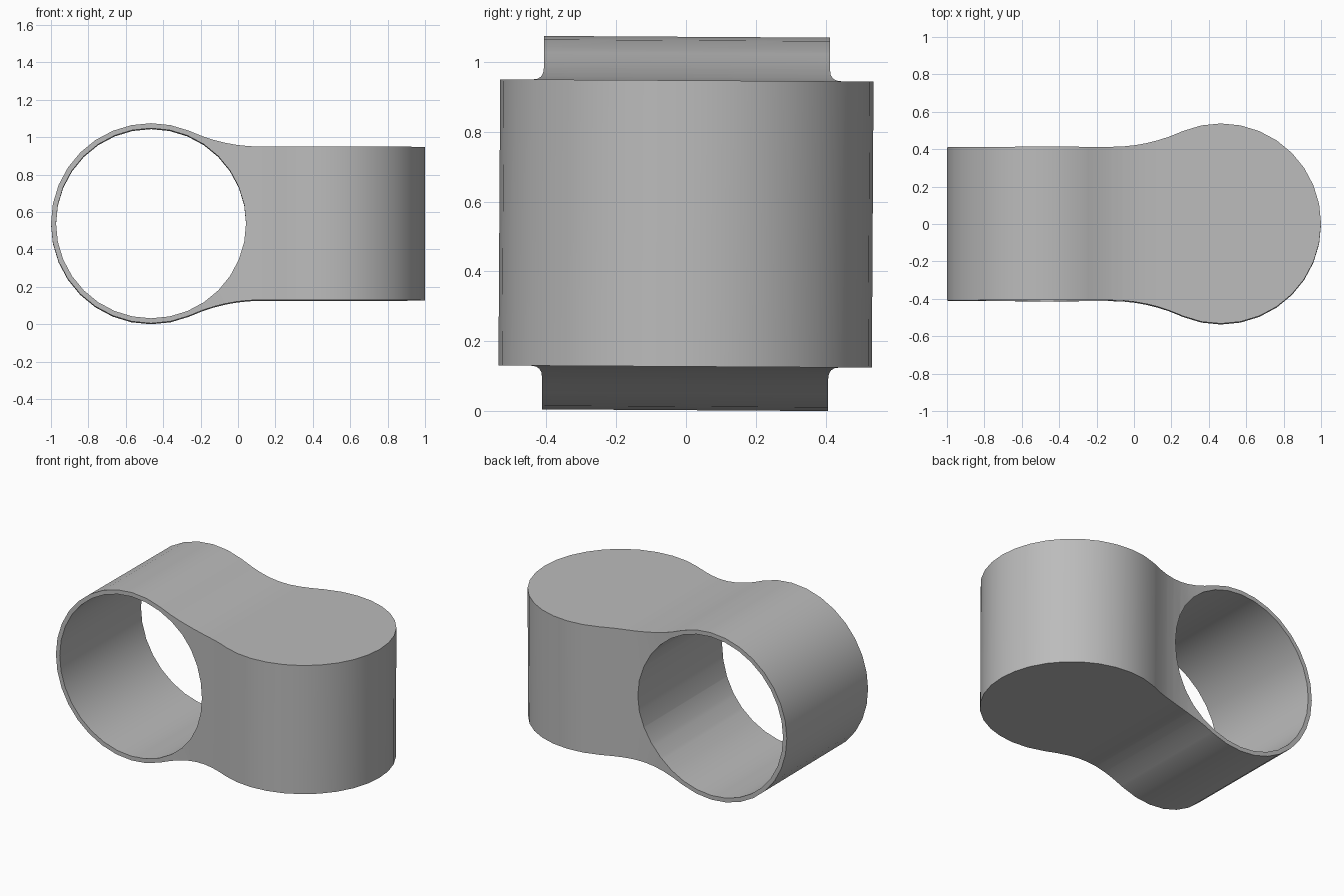
import bpy
import bmesh
from math import sin, cos, pi, atan2
from mathutils import Matrix, Vector

cube = bpy.data.objects.get("Cube")
if cube:
    bpy.data.objects.remove(cube, do_unlink=True)

R = 0.535        # round end radius
BORE = 0.508     # hole radius
HALF = 0.41      # half thickness of the flat end
FILLET = 0.9     # blend radius between round and flat
CX = 0.465       # distance of each round end from the middle
REACH = 1.3      # profiles overshoot so that they trim each other
STEP = pi / 16

grey = bpy.data.materials.new("light_grey")
grey.use_nodes = True
grey.diffuse_color = (0.5, 0.5, 0.5, 1)
grey.node_tree.nodes["Principled BSDF"].inputs["Base Color"].default_value = (0.5, 0.5, 0.5, 1)


def paddle_profile():
    """Round end at -CX blending into a straight bar towards +x."""
    d = ((R + FILLET) ** 2 - (HALF + FILLET) ** 2) ** 0.5
    meet = atan2(HALF + FILLET, d)
    upper = [(REACH, HALF)]
    # concave blend
    for i in range(7):
        a = -pi / 2 - (pi / 2 - meet) * i / 6
        upper.append((d - CX + FILLET * cos(a), HALF + FILLET + FILLET * sin(a)))
    # round end
    first = int(meet / STEP) + 1
    upper += [(-CX + R * cos(k * STEP), R * sin(k * STEP)) for k in range(first, 16)]
    lower = [(x, -h) for x, h in reversed(upper)]
    return upper + [(-CX - R, 0)] + lower


def prism(name, points, depth, matrix):
    """Extrude a flat outline both ways along its normal."""
    bm = bmesh.new()
    face = bm.faces.new([bm.verts.new((x, y, -depth)) for x, y in points])
    grown = bmesh.ops.extrude_face_region(bm, geom=[face])["geom"]
    bmesh.ops.translate(bm, vec=Vector((0, 0, 2 * depth)),
                        verts=[g for g in grown if isinstance(g, bmesh.types.BMVert)])
    bmesh.ops.recalc_face_normals(bm, faces=bm.faces)
    bm.transform(matrix)
    mesh = bpy.data.meshes.new(name)
    bm.to_mesh(mesh)
    bm.free()
    mesh.materials.append(grey)
    obj = bpy.data.objects.new(name, mesh)
    bpy.context.collection.objects.link(obj)
    return obj


# Two crossed paddles and the bore
upright = Matrix.Rotation(pi / 2, 4, 'X')
turned = Matrix.Rotation(pi, 4, 'Z')
body = prism("link_body", paddle_profile(), 1, upright)
side_trim = prism("side_trim", paddle_profile(), 1, turned)
circle = [(-CX + BORE * cos(k * STEP), BORE * sin(k * STEP)) for k in range(32)]
bore = prism("bore_cutter", circle, 1.5, upright)

bpy.ops.object.select_all(action='DESELECT')
bpy.context.view_layer.objects.active = body
body.select_set(True)
for cutter, operation in ((side_trim, 'INTERSECT'), (bore, 'DIFFERENCE')):
    cutter.hide_render = True
    mod = body.modifiers.new(cutter.name, 'BOOLEAN')
    mod.solver = 'EXACT'
    mod.operation = operation
    mod.object = cutter
    bpy.ops.object.modifier_apply(modifier=mod.name)
    bpy.data.objects.remove(cutter, do_unlink=True)

# Slight lean, then stand on the floor
body.data.transform(Matrix.Rotation(-0.006, 4, 'X'))
low = min(v.co.z for v in body.data.vertices)
body.data.transform(Matrix.Translation((0, 0, -low)))
bpy.ops.object.shade_smooth_by_angle(angle=pi / 6)
